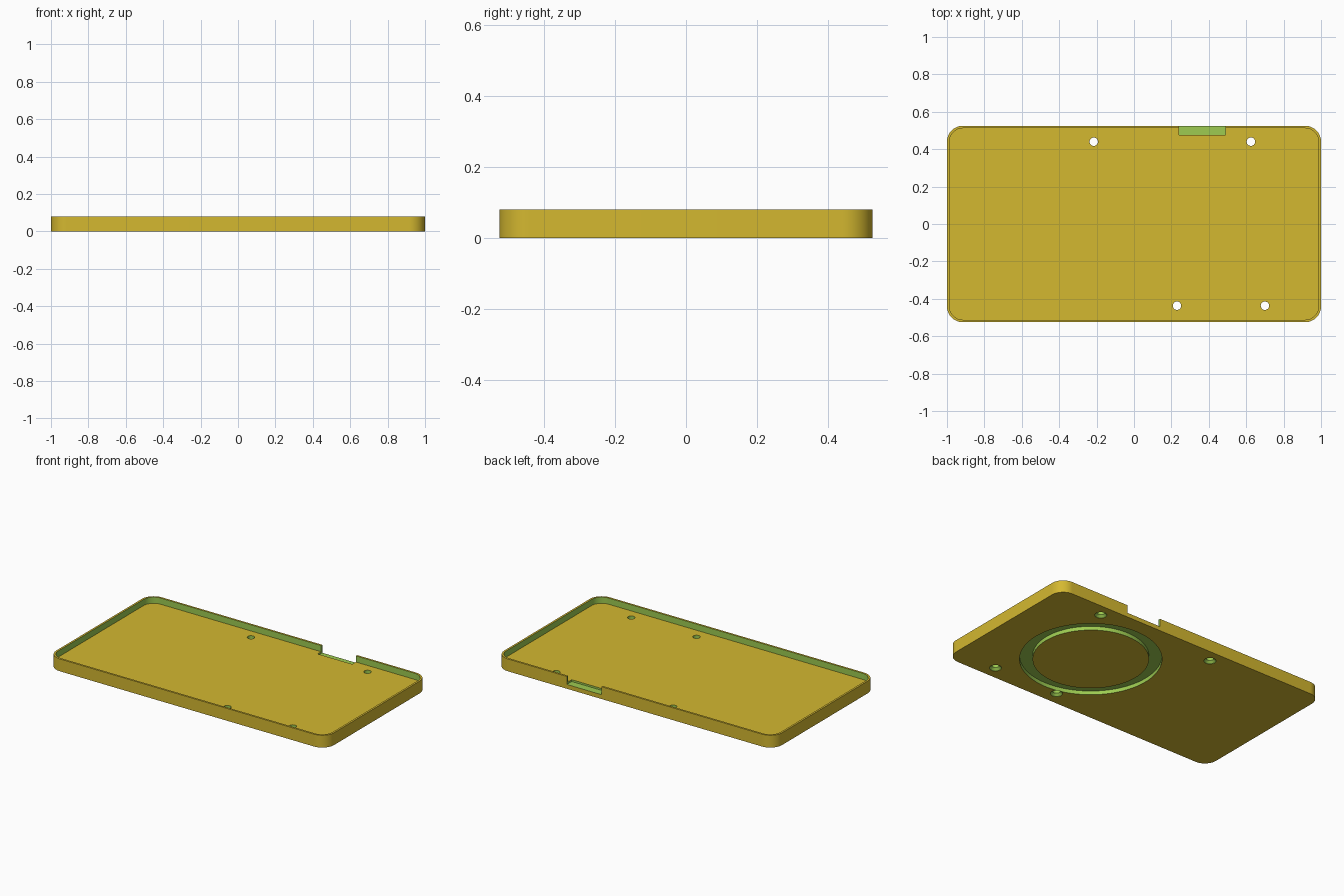
import bpy, bmesh, math

if "Cube" in bpy.data.objects:
    bpy.data.objects.remove(bpy.data.objects["Cube"])

W, D, H = 1.0, 0.525, 0.08       # half width, half depth, height
WALL, FLOOR, RAD = 0.013, 0.04, 0.085


def material(name, rgb):
    m = bpy.data.materials.new(name)
    lin = [((c / 255 + 0.055) / 1.055) ** 2.4 for c in rgb]
    m.diffuse_color = (*lin, 1)
    m.use_nodes = True
    m.node_tree.nodes["Principled BSDF"].inputs["Base Color"].default_value = m.diffuse_color
    return m


MATS = [material("yellow", (212, 184, 48)), material("cut green", (157, 203, 81))]


def loft(name, rings, mat=0, closed=False):
    """Skin a list of equal-length point rings; cap the ends or close the loop."""
    bm = bmesh.new()
    loops = [[bm.verts.new(p) for p in r] for r in rings]
    n = len(loops[0])
    pairs = list(zip(loops, loops[1:])) + ([(loops[-1], loops[0])] if closed else [])
    for a, b in pairs:
        for i in range(n):
            j = (i + 1) % n
            bm.faces.new((a[i], a[j], b[j], b[i]))
    if not closed:
        bm.faces.new(loops[0][::-1])
        bm.faces.new(loops[-1])
    bmesh.ops.recalc_face_normals(bm, faces=bm.faces)
    for f in bm.faces:
        f.material_index = mat
    me = bpy.data.meshes.new(name)
    bm.to_mesh(me)
    bm.free()
    for m in MATS:
        me.materials.append(m)
    ob = bpy.data.objects.new(name, me)
    bpy.context.collection.objects.link(ob)
    return ob


def rounded(hx, hy, r, z, seg=16):
    pts = []
    for k, (sx, sy) in enumerate([(1, 1), (-1, 1), (-1, -1), (1, -1)]):
        for i in range(seg + 1):
            a = math.pi / 2 * (k + i / seg)
            pts.append((sx * (hx - r) + r * math.cos(a), sy * (hy - r) + r * math.sin(a), z))
    return pts


def circle(x, y, r, z, n=32):
    return [(x + r * math.cos(2 * math.pi * i / n), y + r * math.sin(2 * math.pi * i / n), z)
            for i in range(n)]


def box_ring(x0, x1, y0, y1, z):
    return [(x0, y0, z), (x1, y0, z), (x1, y1, z), (x0, y1, z)]


# Tray body
tray = loft("tray", [rounded(W, D, RAD, 0), rounded(W, D, RAD, H)])

# Inner cavity: green walls, yellow floor
cavity = loft("cavity_cutter", [rounded(W - WALL, D - WALL, RAD - WALL, z) for z in (FLOOR, H + 0.1)], 1)
for p in cavity.data.polygons:
    if abs(p.normal.z) > 0.9:
        p.material_index = 0
cutters = [cavity]

# Notch in the back wall
cutters.append(loft("notch_cutter", [box_ring(0.24, 0.49, 0.475, 0.6, z) for z in (0.028, 0.2)], 1))

# Ring groove underneath
RX, RY, RI, RO, RZ = 0.337, 0.005, 0.343, 0.42, 0.025
cutters.append(loft("groove_cutter", [circle(RX, RY, r, z, 96) for r, z in
                    ((RI, -0.05), (RO, -0.05), (RO, RZ), (RI, RZ))], 1, closed=True))

# Countersunk screw holes
for x, y in [(-0.215, 0.44), (0.625, 0.44), (0.23, -0.437), (0.70, -0.437)]:
    cutters.append(loft("hole_cutter", [circle(x, y, r, z) for r, z in
                        ((0.036, -0.05), (0.036, 0.002), (0.0225, 0.016), (0.0225, 0.06))], 1))

bpy.context.view_layer.objects.active = tray
tray.select_set(True)
for c in cutters:
    c.hide_render = True
    mod = tray.modifiers.new(c.name, 'BOOLEAN')
    mod.operation, mod.solver, mod.object = 'DIFFERENCE', 'EXACT', c
    bpy.ops.object.modifier_apply(modifier=mod.name)
for c in cutters:
    bpy.data.objects.remove(c)

bpy.ops.object.shade_smooth_by_angle(angle=math.radians(30))
